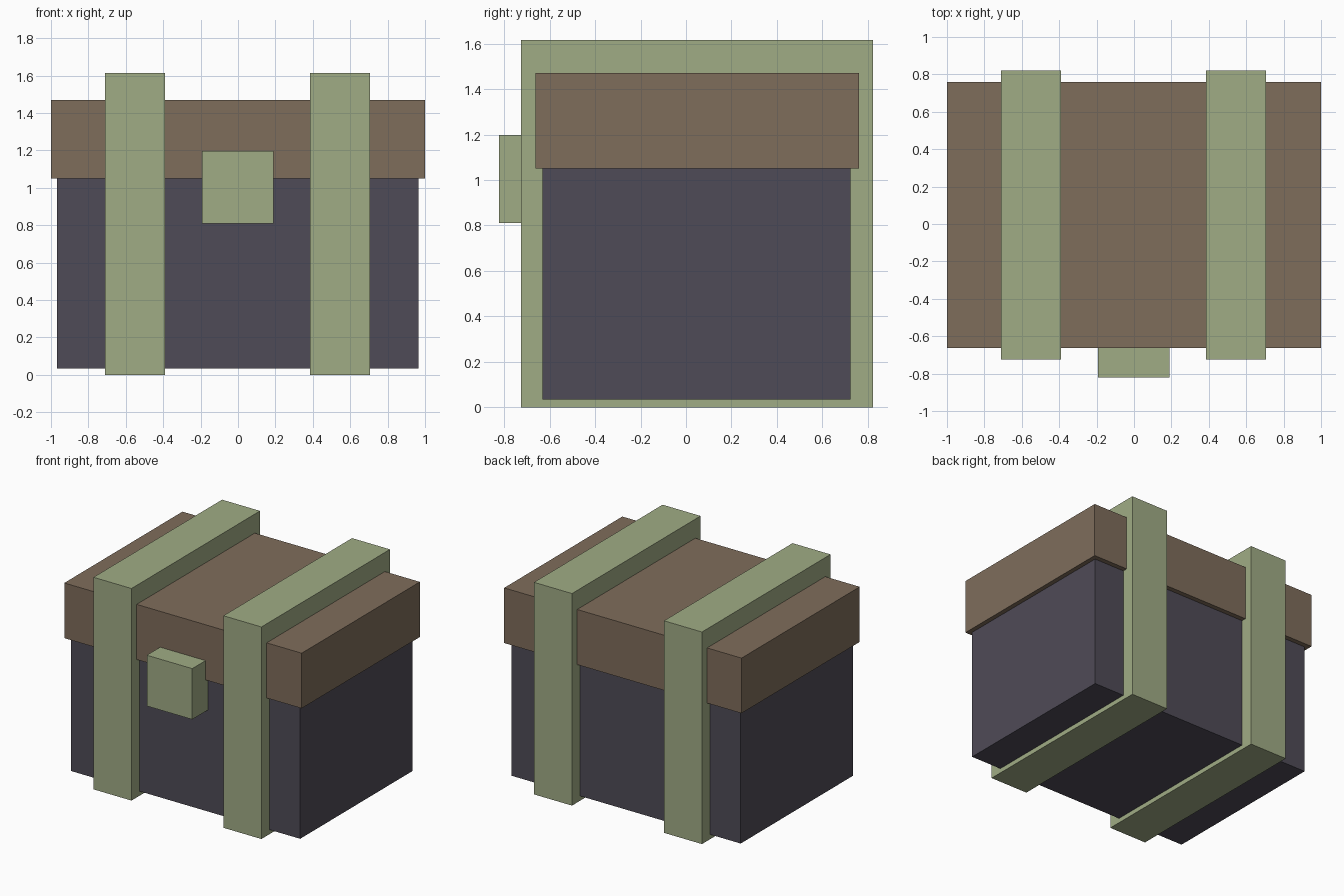
import bpy
import bmesh
from mathutils import Vector

cube = bpy.data.objects.get("Cube")
if cube:
    bpy.data.objects.remove(cube, do_unlink=True)


def material(name, rgb):
    mat = bpy.data.materials.new(name)
    mat.use_nodes = True
    mat.diffuse_color = (*rgb, 1)
    bsdf = next(n for n in mat.node_tree.nodes if n.type == "BSDF_PRINCIPLED")
    bsdf.inputs["Base Color"].default_value = (*rgb, 1)
    return mat


def box(name, low, high, mat):
    """Axis-aligned box between two opposite corners."""
    low, high = Vector(low), Vector(high)
    bm = bmesh.new()
    bmesh.ops.create_cube(bm, size=1)
    bmesh.ops.scale(bm, vec=high - low, verts=bm.verts)
    mesh = bpy.data.meshes.new(name)
    bm.to_mesh(mesh)
    bm.free()
    mesh.materials.append(mat)
    obj = bpy.data.objects.new(name, mesh)
    obj.location = (low + high) / 2
    bpy.context.collection.objects.link(obj)
    return obj


slate = material("dark slate", (0.078, 0.070, 0.095))
brown = material("dusty brown", (0.212, 0.153, 0.105))
green = material("sage green", (0.352, 0.413, 0.235))

# Chest body and overhanging lid
box("chest_body", (-0.967, -0.63, 0.035), (0.965, 0.723, 1.06), slate)
box("chest_lid", (-1, -0.662, 1.05), (1, 0.76, 1.47), brown)

# Straps wrapping the whole chest
for side, x in (("right", -0.55), ("left", 0.545)):
    box(side + "_strap", (x - 0.16, -0.725, 0), (x + 0.16, 0.822, 1.615), green)

# Front clasp bridging the lid and body
box("front_clasp", (-0.193, -0.822, 0.81), (0.19, -0.61, 1.197), green)
